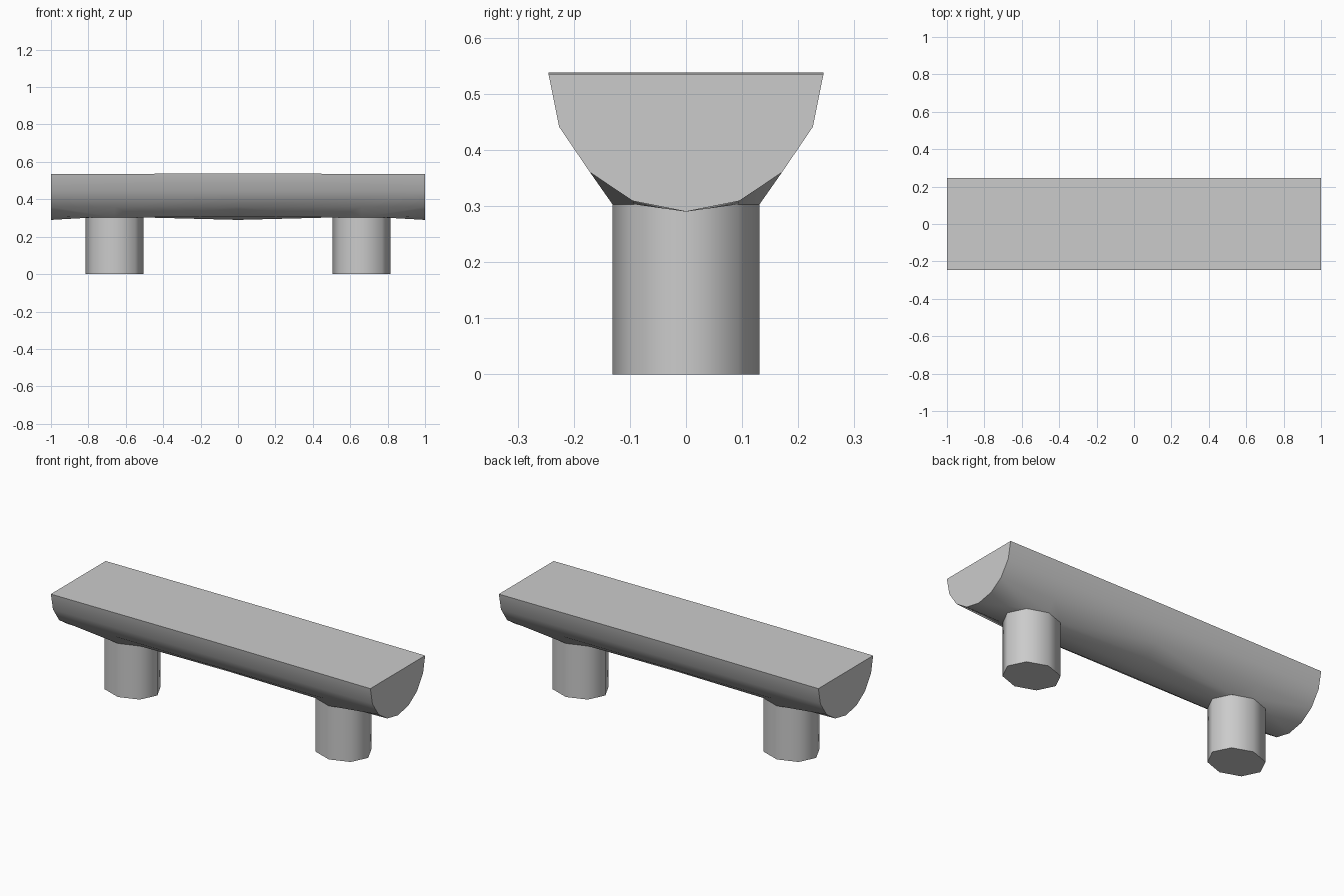
import bpy
import bmesh
from math import cos, sin, pi, radians

if "Cube" in bpy.data.objects:
    bpy.data.objects.remove(bpy.data.objects["Cube"])

LEG_X, LEG_RX, LEG_RY, LEG_H = 0.66, 0.155, 0.131, 0.303
# Half cross-section of the log, from the keel up to the top edge (y, z)
PROFILE = [(0, 0.29), (0.095, 0.309), (0.171, 0.36), (0.226, 0.441), (0.245, 0.535)]


def smooth(obj):
    bpy.ops.object.select_all(action='DESELECT')
    obj.select_set(True)
    bpy.context.view_layer.objects.active = obj
    bpy.ops.object.shade_smooth_by_angle(angle=radians(60))


# Half-log seat: one quarter, mirrored in x and y
bm = bmesh.new()
end = [bm.verts.new((1, y, z)) for y, z in PROFILE]
mid = [bm.verts.new((0, y, z)) for y, z in PROFILE]
mid[4].co.z = 0.538
top_end = bm.verts.new((1, 0, 0.535))
top_mid = bm.verts.new((0, 0, 0.538))
side = bm.verts.new((LEG_X, *PROFILE[2]))

# Half ring where the seat flares into the leg
ring = [bm.verts.new((LEG_X + LEG_RX * cos(a), LEG_RY * sin(a) if 0 < i < 4 else 0, LEG_H))
        for i, a in enumerate(k * pi / 4 for k in range(5))]

# Underside patches around the leg
for face in ((end[0], end[1], ring[1], ring[0]),
             (end[1], end[2], ring[1]),
             (end[2], side, ring[2], ring[1]),
             (side, mid[2], ring[3], ring[2]),
             (mid[2], mid[1], ring[3]),
             (mid[1], mid[0], ring[4], ring[3])):
    bm.faces.new(face)

# Rounded side, flat top and end cap
bm.faces.new((end[2], end[3], mid[3], mid[2], side))
bm.faces.new((end[3], end[4], mid[4], mid[3]))
bm.faces.new((end[4], top_end, top_mid, mid[4]))
bm.faces.new((*end, top_end))
bmesh.ops.recalc_face_normals(bm, faces=bm.faces)
# The patch is open, so make sure the end cap faces outward
bm.normal_update()
cap = next(f for f in bm.faces if all(v.co.x > 0.99 for v in f.verts))
if cap.normal.x < 0:
    bmesh.ops.reverse_faces(bm, faces=bm.faces)
mesh = bpy.data.meshes.new("seat")
bm.to_mesh(mesh)
bm.free()
seat = bpy.data.objects.new("seat", mesh)
bpy.context.collection.objects.link(seat)
mirror = seat.modifiers.new("mirror", 'MIRROR')
mirror.use_axis = (True, True, False)
smooth(seat)

# Eight-sided oval legs
for name, s in (("left_leg", -1), ("right_leg", 1)):
    bpy.ops.mesh.primitive_cylinder_add(vertices=8, radius=1, depth=LEG_H,
                                        location=(s * LEG_X, 0, LEG_H / 2))
    leg = bpy.context.object
    leg.name = name
    leg.scale = (LEG_RX, LEG_RY, 1)
    bpy.ops.object.transform_apply(location=False, rotation=False, scale=True)
    smooth(leg)
